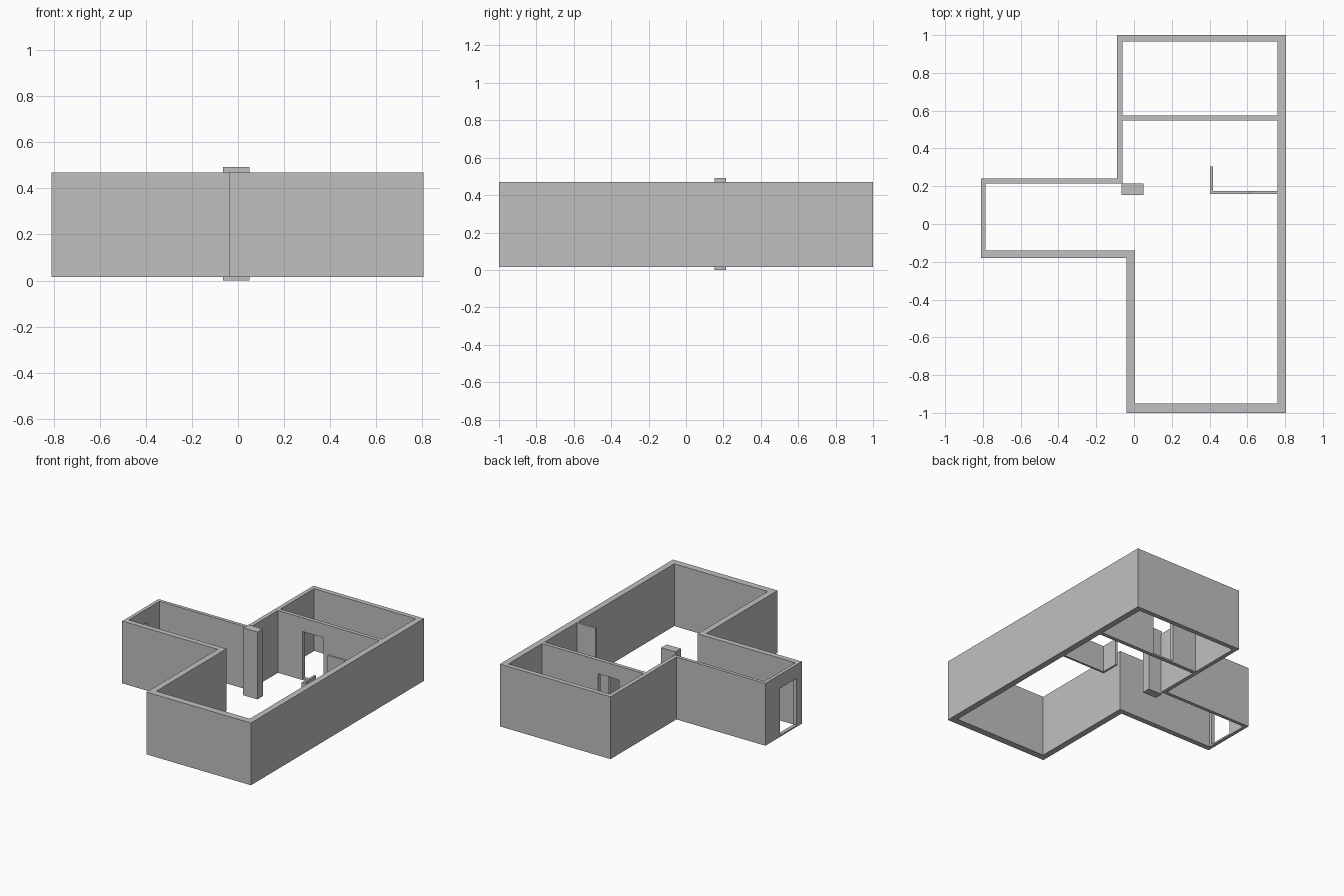
import bpy
import bmesh

cube = bpy.data.objects.get("Cube")
if cube:
    bpy.data.objects.remove(cube, do_unlink=True)

BASE, TOP = 0.015, 0.47      # wall bottom and top
DOOR_BASE, DOOR_TOP = 0.027, 0.37

plaster = bpy.data.materials.new("grey plaster")
plaster.use_nodes = True
grey = (0.53, 0.53, 0.53, 1)
plaster.diffuse_color = grey
plaster.node_tree.nodes["Principled BSDF"].inputs["Base Color"].default_value = grey


def make_object(name, bm):
    bmesh.ops.recalc_face_normals(bm, faces=bm.faces)
    mesh = bpy.data.meshes.new(name)
    bm.to_mesh(mesh)
    bm.free()
    mesh.materials.append(plaster)
    obj = bpy.data.objects.new(name, mesh)
    bpy.context.collection.objects.link(obj)
    return obj


def box(name, x, y, z):
    """Box between (min, max) pairs on each axis."""
    bm = bmesh.new()
    bmesh.ops.create_cube(bm, size=1)
    for v in bm.verts:
        v.co = [r[0] if c < 0 else r[1] for c, r in zip(v.co, (x, y, z))]
    return make_object(name, bm)


def wall_ring(name, outer, inner):
    """Closed wall between two matching outlines."""
    bm = bmesh.new()
    loops = [[bm.verts.new((x, y, z)) for x, y in line]
             for line, z in ((outer, BASE), (outer, TOP), (inner, TOP), (inner, BASE))]
    n = len(outer)
    for k in range(4):
        a, b = loops[k], loops[(k + 1) % 4]
        for i in range(n):
            j = (i + 1) % n
            bm.faces.new((a[i], a[j], b[j], b[i]))
    return make_object(name, bm)


def cut_door(wall, x, y):
    cutter = box("door_cutter", x, y, (DOOR_BASE, DOOR_TOP))
    cutter.hide_render = True
    mod = wall.modifiers.new("doorway", 'BOOLEAN')
    mod.operation = 'DIFFERENCE'
    mod.solver = 'EXACT'
    mod.object = cutter
    bpy.context.view_layer.objects.active = wall
    bpy.ops.object.modifier_apply(modifier=mod.name)
    bpy.data.objects.remove(cutter, do_unlink=True)


# Outer walls with the side wing and its end doorway
outline = [(-0.04, -1), (0.805, -1), (0.805, 1), (-0.09, 1),
           (-0.09, 0.24), (-0.81, 0.24), (-0.81, -0.18), (-0.04, -0.18)]
rooms = [(0.005, -0.95), (0.76, -0.95), (0.76, 0.965), (-0.06, 0.965),
         (-0.06, 0.215), (-0.785, 0.215), (-0.785, -0.14), (0.005, -0.14)]
outer_walls = wall_ring("outer_walls", outline, rooms)
cut_door(outer_walls, (-0.9, -0.7), (-0.12, 0.07))

# Partition of the back room, with a doorway
partition = box("back_partition", (-0.06, 0.76), (0.547, 0.575), (BASE, TOP))
cut_door(partition, (0.14, 0.31), (0.5, 0.65))

# Short full-height wall continued by a low L-shaped counter wall
box("short_wall", (0.61, 0.76), (0.16, 0.176), (BASE, TOP))
box("low_wall", (0.402, 0.61), (0.16, 0.176), (BASE, 0.215))
box("low_wall_return", (0.402, 0.418), (0.176, 0.305), (BASE, 0.215))

# Column standing slightly proud of the walls
box("column", (-0.065, 0.05), (0.153, 0.215), (0, 0.492))
